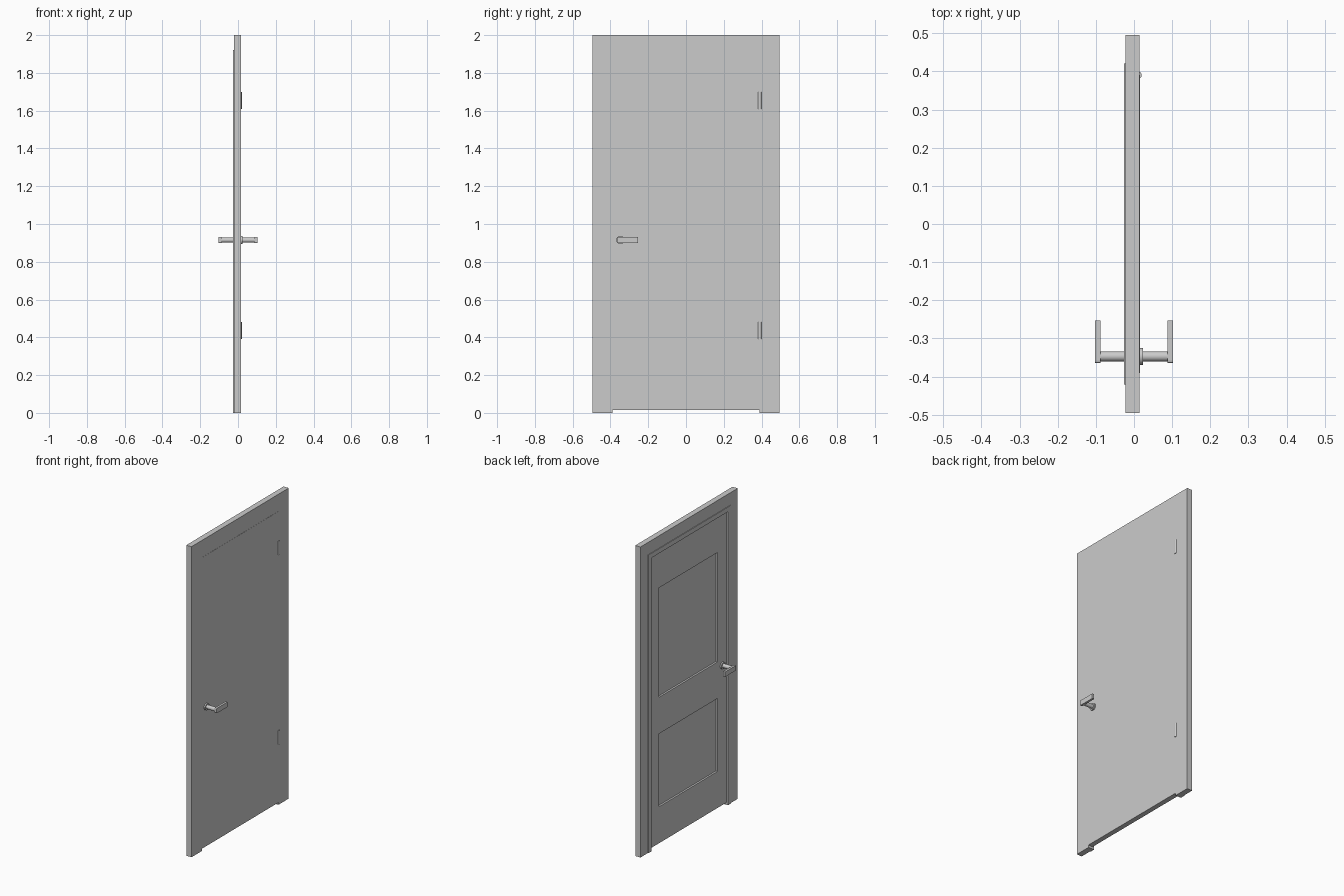
import bpy, bmesh, math
from mathutils import Vector

if "Cube" in bpy.data.objects:
    bpy.data.objects.remove(bpy.data.objects["Cube"])


def finish(name, bm):
    bmesh.ops.recalc_face_normals(bm, faces=bm.faces)
    mesh = bpy.data.meshes.new(name)
    bm.to_mesh(mesh)
    bm.free()
    obj = bpy.data.objects.new(name, mesh)
    bpy.context.collection.objects.link(obj)
    return obj


def prism(points, polys, x0, x1):
    """Flat polygons in the y-z plane, given depth along x."""
    bm = bmesh.new()
    verts = [bm.verts.new((x0, y, z)) for y, z in points]
    faces = [bm.faces.new([verts[i] for i in p]) for p in polys]
    ret = bmesh.ops.extrude_face_region(bm, geom=faces, use_keep_orig=True)
    moved = [g for g in ret["geom"] if isinstance(g, bmesh.types.BMVert)]
    bmesh.ops.translate(bm, verts=moved, vec=(x1 - x0, 0, 0))
    bmesh.ops.recalc_face_normals(bm, faces=bm.faces)
    return bm


def surround(name, yi, zi, yo, zo, x0, x1):
    """Two jambs and a head with mitred corners."""
    pts = [(-yo, 0), (-yi, 0), (-yi, zi), (-yo, zo),
           (yo, zo), (yi, zi), (yi, 0), (yo, 0)]
    polys = [(0, 1, 2, 3), (3, 2, 5, 4), (4, 5, 6, 7)]
    return finish(name, prism(pts, polys, x0, x1))


def cylinder(name, loc, radius, length, axis, sides=24):
    rot = (0, math.pi / 2, 0) if axis == "X" else (0, 0, 0)
    bpy.ops.mesh.primitive_cylinder_add(vertices=sides, radius=radius,
                                        depth=length, location=loc, rotation=rot)
    obj = bpy.context.object
    obj.name = name
    bpy.ops.object.shade_smooth_by_angle(angle=math.radians(40))


# Door frame and raised trim on the -x side
surround("door_frame", 0.39, 1.89, 0.495, 2.0, -0.022, 0.015)
surround("trim", 0.39, 1.89, 0.42, 1.92, -0.026, -0.022)

# Door leaf with two recessed panels on the -x side
LEAF_X = -0.016
ys = [-0.39, -0.3, 0.3, 0.39]
zs = [0.015, 0.25, 0.72, 0.955, 1.66, 1.89]
grid = [(y, z) for z in zs for y in ys]
cells = [(r * 4 + c, r * 4 + c + 1, r * 4 + c + 5, r * 4 + c + 4)
         for r in range(5) for c in range(3)]
leaf = prism(grid, cells, LEAF_X, 0.016)
panels = [f for f in leaf.faces
          if f.normal.x < -0.9 and abs(f.calc_center_median().y) < 0.1
          and any(abs(f.calc_center_median().z - z) < 0.02 for z in (0.485, 1.3075))]
bmesh.ops.inset_individual(leaf, faces=panels, thickness=0.002, depth=-0.01)
bmesh.ops.dissolve_limit(leaf, angle_limit=0.01, verts=leaf.verts, edges=leaf.edges)
finish("door_leaf", leaf)

# Lever handles on both sides
HY, HZ = -0.347, 0.915
for side, label, face in ((1, "front", 0.016), (-1, "back", -LEAF_X)):
    cylinder("rosette_" + label, (side * (face + 0.0035), HY, HZ), 0.022, 0.009, "X", 32)
    cylinder("spindle_" + label, (side * (face + 0.09) / 2, HY, HZ), 0.013, 0.09 - face, "X")
    y0, y1, z0, z1, c = -0.364, -0.253, 0.899, 0.931, 0.006
    outline = [(y1, z0), (y1, z1)]
    for cz, start in ((z1 - c, 90), (z0 + c, 180)):
        for k in range(4):
            a = math.radians(start + 30 * k)
            outline.append((y0 + c + c * math.cos(a), cz + c * math.sin(a)))
    finish("lever_" + label,
           prism(outline, [tuple(range(len(outline)))], side * 0.088, side * 0.102))

# Hinge knuckles
for i, z in enumerate((0.435, 1.655)):
    cylinder(f"hinge_{i + 1}", (0.0095, 0.39, z), 0.0105, 0.09, "Z", 16)
